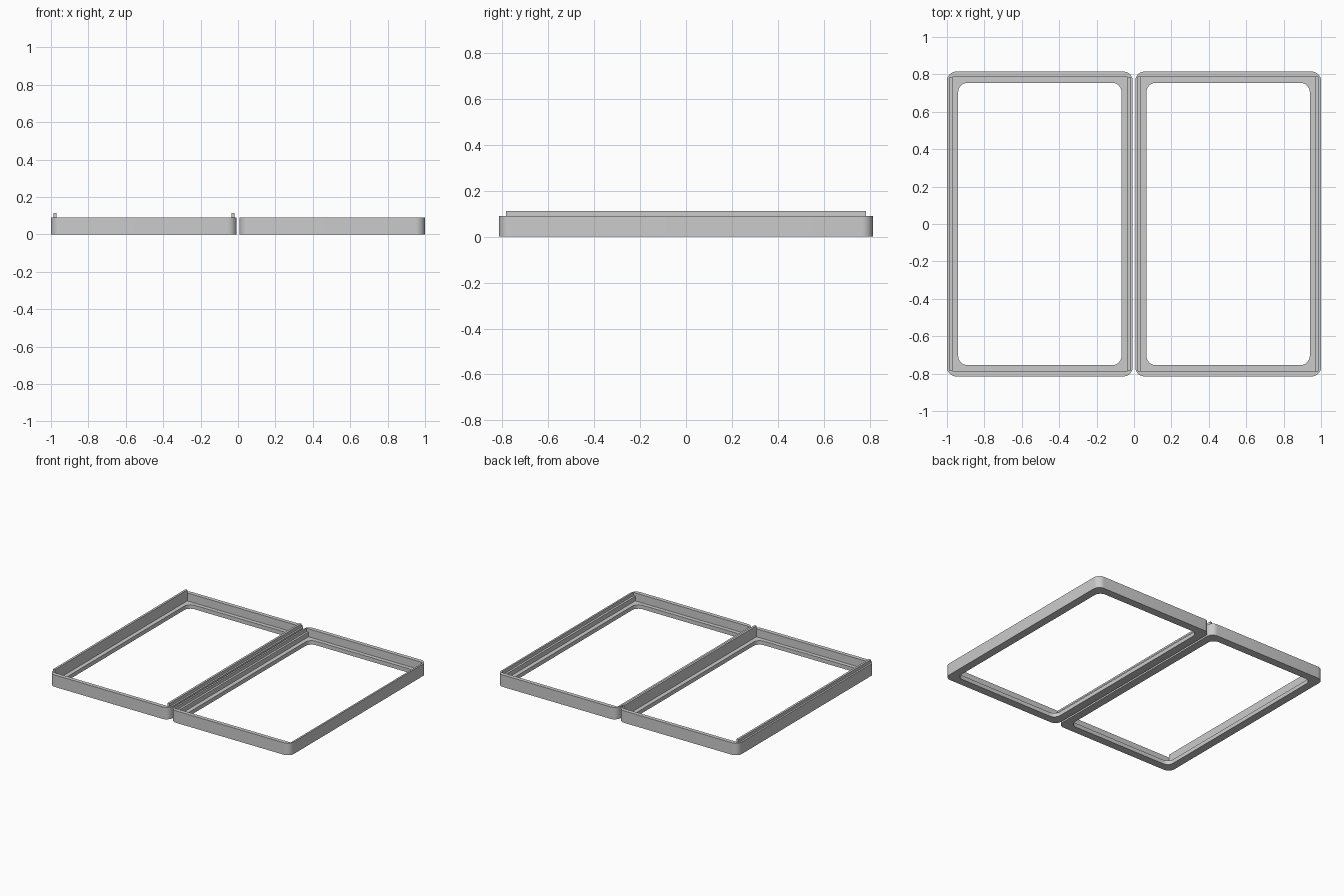
import bpy, bmesh, math
from mathutils import Vector

if "Cube" in bpy.data.objects:
    bpy.data.objects.remove(bpy.data.objects["Cube"])

grey = bpy.data.materials.new("plain grey")
grey.use_nodes = True
grey.diffuse_color = (0.6, 0.6, 0.6, 1)
grey.node_tree.nodes["Principled BSDF"].inputs["Base Color"].default_value = (0.6, 0.6, 0.6, 1)

HALF_X, HALF_Y, CENTRE = 0.4965, 0.815, 0.5035
HEIGHT, LEDGE, STEP, TONGUE_TOP = 0.09, 0.03, 0.065, 0.113
WALL_X, WALL_Y, LIP = 0.029, 0.03, 0.06
RIM, RADIUS, SEGMENTS = 0.013, 0.05, 8


def finish(bm, name):
    bmesh.ops.recalc_face_normals(bm, faces=bm.faces)
    mesh = bpy.data.meshes.new(name)
    bm.to_mesh(mesh)
    bm.free()
    mesh.materials.append(grey)
    obj = bpy.data.objects.new(name, mesh)
    bpy.context.collection.objects.link(obj)
    bpy.ops.object.select_all(action="DESELECT")
    obj.select_set(True)
    bpy.context.view_layer.objects.active = obj
    bpy.ops.object.shade_smooth_by_angle(angle=math.radians(30))
    return obj


def ring(bm, inset_x, inset_y, radius, z):
    """Rectangle loop with corners of the given radius (zero is square)."""
    hx, hy = HALF_X - inset_x, HALF_Y - inset_y
    verts = []
    for corner, (sx, sy) in enumerate([(1, 1), (-1, 1), (-1, -1), (1, -1)]):
        for i in range(SEGMENTS + 1):
            a = math.pi / 2 * (corner + i / SEGMENTS)
            verts.append(bm.verts.new((sx * (hx - radius) + radius * math.cos(a),
                                       sy * (hy - radius) + radius * math.sin(a), z)))
    return verts


def frame(name, x, inner_top):
    """Sweep a wall section around the frame: outside, inner wall, ledge, opening."""
    bm = bmesh.new()
    section = [(0, 0, RADIUS, 0), (0, 0, RADIUS, HEIGHT)] + inner_top + [
        (WALL_X, WALL_Y, 0, LEDGE), (LIP, LIP, RADIUS, LEDGE), (LIP, LIP, RADIUS, 0)]
    rings = [ring(bm, *s) for s in section]
    for k, a in enumerate(rings):
        b = rings[(k + 1) % len(rings)]
        for i in range(len(a)):
            j = (i + 1) % len(a)
            bm.faces.new((a[i], a[j], b[j], b[i]))
    bmesh.ops.remove_doubles(bm, verts=bm.verts, dist=1e-5)
    # Merge the flat end walls into single faces
    for side in (-1, 1):
        wall = side * (HALF_Y - WALL_Y)
        flat = [f for f in bm.faces if all(abs(v.co.y - wall) < 1e-5 for v in f.verts)]
        if len(flat) > 1:
            bmesh.ops.dissolve_faces(bm, faces=flat)
    bmesh.ops.translate(bm, verts=bm.verts, vec=Vector((x, 0, 0)))
    return finish(bm, name)


# Frame that carries the tongues, and frame with the matching rebate
frame("tongue_frame", -CENTRE, [(WALL_X, WALL_Y, 0, HEIGHT)])
frame("rebate_frame", CENTRE, [(RIM, WALL_Y, 0, HEIGHT), (RIM, WALL_Y, 0, STEP),
                               (WALL_X, WALL_Y, 0, STEP)])

# Raised tongues along the long sides
for side, label in ((-1, "outer"), (1, "inner")):
    bm = bmesh.new()
    bmesh.ops.create_cube(bm, size=1)
    bmesh.ops.scale(bm, verts=bm.verts, vec=Vector(
        (WALL_X - RIM, 2 * (HALF_Y - WALL_Y), TONGUE_TOP - HEIGHT)))
    bmesh.ops.translate(bm, verts=bm.verts, vec=Vector(
        (-CENTRE + side * (HALF_X - (RIM + WALL_X) / 2), 0, (HEIGHT + TONGUE_TOP) / 2)))
    finish(bm, label + "_tongue")
